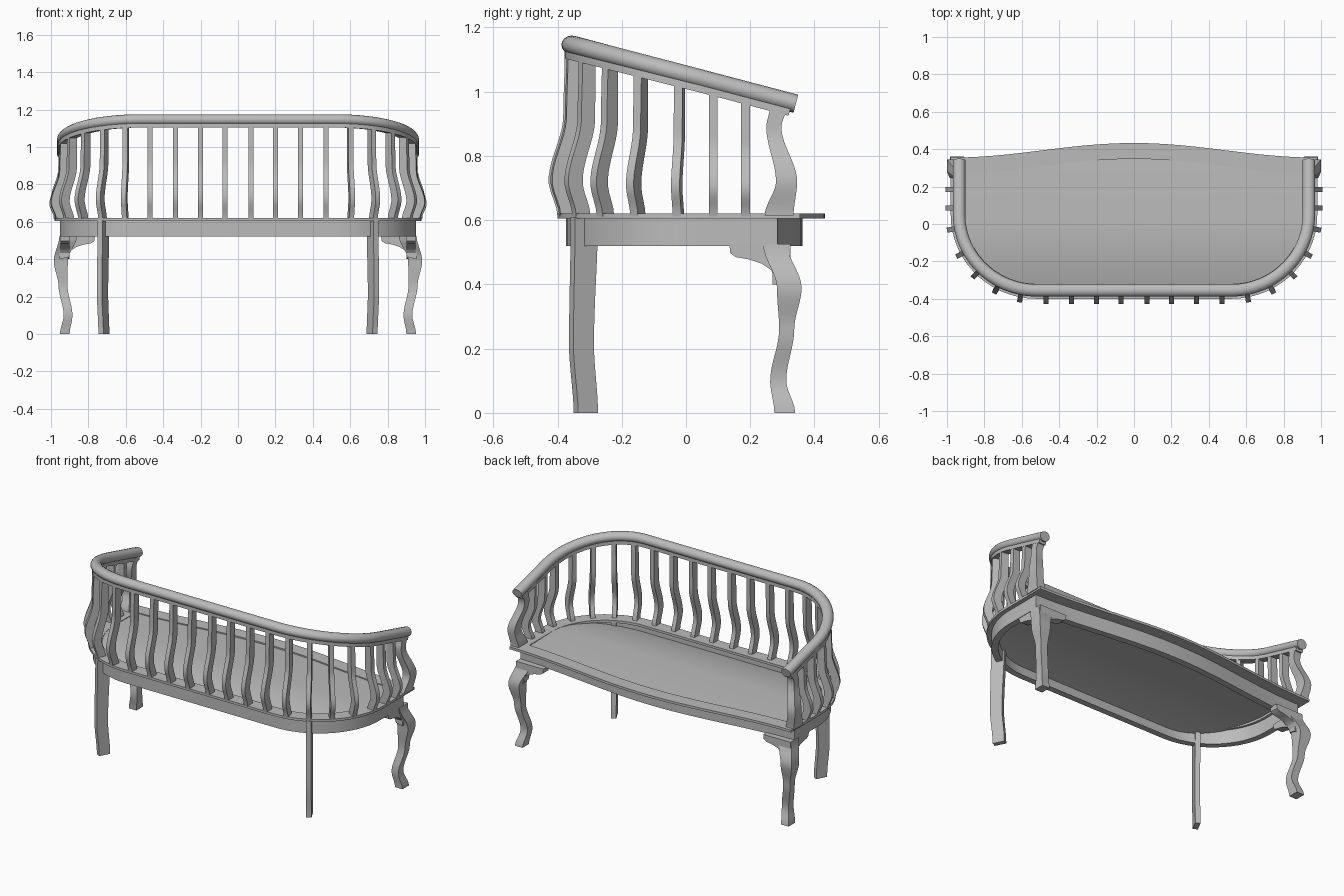
import bpy, bmesh, math
from mathutils import Vector

cube = bpy.data.objects.get("Cube")
if cube:
    bpy.data.objects.remove(cube)

wood = bpy.data.materials.new("plain_grey")
wood.use_nodes = True
GREY = (0.5, 0.5, 0.5, 1)
wood.diffuse_color = GREY
wood.node_tree.nodes["Principled BSDF"].inputs["Base Color"].default_value = GREY

UP = Vector((0, 0, 1))


def finish(name, bm, angle=35):
    bmesh.ops.recalc_face_normals(bm, faces=bm.faces)
    mesh = bpy.data.meshes.new(name)
    bm.to_mesh(mesh)
    bm.free()
    mesh.materials.append(wood)
    ob = bpy.data.objects.new(name, mesh)
    bpy.context.collection.objects.link(ob)
    bpy.ops.object.select_all(action='DESELECT')
    ob.select_set(True)
    bpy.context.view_layer.objects.active = ob
    bpy.ops.object.shade_smooth_by_angle(angle=math.radians(angle))
    return ob


def loft(name, rings, caps=True, loop=False):
    """Skin a list of equal closed rings."""
    bm = bmesh.new()
    vs = [[bm.verts.new(p) for p in r] for r in rings]
    n = len(vs[0])
    pairs = list(zip(vs, vs[1:])) + ([(vs[-1], vs[0])] if loop else [])
    for a, b in pairs:
        for i in range(n):
            j = (i + 1) % n
            bm.faces.new((a[i], a[j], b[j], b[i]))
    if caps and not loop:
        bm.faces.new(vs[0])
        bm.faces.new(vs[-1])
    return finish(name, bm)


def interp(table, t):
    """Smooth lookup in rows of (t, values...)."""
    for a, b in zip(table, table[1:]):
        if t <= b[0]:
            break
    k = min(max((t - a[0]) / (b[0] - a[0]), 0), 1)
    k = k * k * (3 - 2 * k)
    return [u + (v - u) * k for u, v in zip(a[1:], b[1:])]


# Plan of the back: straight arms, elliptical corners, straight back
CX, CY, RX, RY = 0.52, 0.05, 0.415, 0.405


def corner(deg, sx=1):
    a = math.radians(deg)
    p = Vector((sx * (CX + RX * math.cos(a)), CY - RY * math.sin(a), 0))
    n = Vector((sx * math.cos(a) / RX, -math.sin(a) / RY, 0)).normalized()
    return p, n


def plan(end_y):
    right = [(Vector((CX + RX, end_y, 0)), Vector((1, 0, 0)))]
    right += [corner(6 * i) for i in range(16)]
    left = [(Vector((-p.x, p.y, 0)), Vector((-n.x, n.y, 0))) for p, n in reversed(right)]
    return right + left


def front_y(x):
    return 0.355 + 0.039 * (math.cos(math.pi * x / 0.98) + 1)


def outline(off, inset, z):
    """Closed seat outline, offset from the plan, with a bowed front."""
    x = CX + RX + off
    pts = [p + n * off for p, n in plan(front_y(x) - inset)]
    for i in range(1, 24):
        fx = -x + 2 * x * i / 24
        pts.append(Vector((fx, front_y(fx) - inset, 0)))
    return [p + UP * z for p in pts]


def ring_slab(name, outer, inner, z0, z1):
    loft(name, [outline(*outer, z0), outline(*outer, z1),
                outline(*inner, z1), outline(*inner, z0)], loop=True)


ring_slab("seat_frame", (0.045, 0.0), (-0.035, 0.085), 0.605, 0.62)
ring_slab("apron", (0.018, 0.07), (-0.02, 0.11), 0.52, 0.606)


# Cushion: shallow dome falling towards the back
def cushion_z(y):
    if y < 0:
        return 0.619 - 0.05 * (y / 0.34) ** 2
    return 0.619 - 0.007 * (y / 0.34) ** 2


edge = outline(-0.02, 0.08, 0)
rings = []
for i in range(13):
    k = 1 - i / 12.5
    rings.append([Vector((p.x * k, p.y * k, cushion_z(p.y * k))) for p in edge])
cushion = loft("seat_cushion", rings)
cushion.data.polygons[-1].use_smooth = True
big = max(cushion.data.polygons, key=lambda f: f.area)
if len(big.vertices) > 4 and big.area > 1:   # open underside
    bm = bmesh.new()
    bm.from_mesh(cushion.data)
    bm.faces.ensure_lookup_table()
    bmesh.ops.delete(bm, geom=[bm.faces[big.index]], context='FACES_ONLY')
    for f in bm.faces:
        if f.normal.z < 0:
            f.normal_flip()
    bm.to_mesh(cushion.data)
    bm.free()


# Handrail on a sloping plane, with a flat strip under it
def rail_z(y):
    return 1.147 - 0.263 * (y + 0.36)


def sweep_rail(name, section, end_y):
    rings = []
    for p, n in plan(end_y):
        t = Vector((-n.y, n.x, 0))
        t.z = -0.263 * t.y
        up = n.cross(t.normalized())
        if up.z < 0:
            up = -up
        c = p + UP * rail_z(p.y)
        rings.append([c + n * u + up * v for u, v in section])
    loft(name, rings)


circle = [(0.033 * math.cos(a), 0.029 * math.sin(a))
          for a in (math.tau * i / 16 for i in range(16))]
sweep_rail("handrail", circle, 0.342)
sweep_rail("handrail_strip", [(-0.024, -0.02), (0.024, -0.02), (0.024, -0.042), (-0.024, -0.042)], 0.33)


# Upright strips that curve along the outward direction
def strip(name, p, n, z0, z1, table, thick, steps=20):
    side = Vector((-n.y, n.x, 0)) * thick / 2
    rings = []
    for i in range(steps + 1):
        t = i / steps
        off, width = interp(table, t)
        c = p + UP * (z0 + (z1 - z0) * t)
        a, b = n * (off - width / 2), n * (off + width / 2)
        rings.append([c + a - side, c + b - side, c + b + side, c + a + side])
    loft(name, rings)


SPINDLE = [(0, 0.02, 0.05), (0.22, 0.048, 0.05), (0.62, 0.003, 0.048), (1, 0.0, 0.045)]
BACK_LEG = [(0, 0.005, 0.07), (0.35, 0.02, 0.072), (1, 0.01, 0.08)]
back = Vector((0, -1, 0))
for sx, side in ((1, "left"), (-1, "right")):
    spots = [(Vector((sx * x, CY - RY, 0)), back) for x in (0.07, 0.2, 0.335, 0.47)]
    spots += [corner(d, sx) for d in (79, 62, 45, 28, 10)]
    spots += [(Vector((sx * (CX + RX), y, 0)), Vector((sx, 0, 0))) for y in (0.085, 0.185)]
    for i, (p, n) in enumerate(spots):
        strip(f"spindle_{side}_{i + 1}", p, n, 0.612, rail_z(p.y) - 0.028, SPINDLE, 0.027)
    p, n = corner(62, sx)
    strip(f"back_leg_{side}", p, n, 0, 0.61, BACK_LEG, 0.03)


# Lofted rectangles: rows of z, inner x, outer x, rear y, front y
def box_loft(name, rows, sx, steps=28):
    z0, z1 = rows[0][0], rows[-1][0]
    rings = []
    for i in range(steps + 1):
        z = z0 + (z1 - z0) * i / steps
        xa, xb, ya, yb = interp(rows, z)
        rings.append([Vector((sx * x, y, z)) for x, y in ((xa, ya), (xb, ya), (xb, yb), (xa, yb))])
    loft(name, rings)


ARM_POST = [(0.615, 0.93, 0.985, 0.245, 0.335), (0.72, 0.95, 1.0, 0.28, 0.346),
            (0.89, 0.915, 0.96, 0.25, 0.297), (0.955, 0.91, 0.958, 0.262, 0.315)]
FRONT_LEG = [(0, 0.9, 0.952, 0.275, 0.34), (0.1, 0.885, 0.932, 0.262, 0.312),
             (0.26, 0.912, 0.96, 0.29, 0.337), (0.39, 0.91, 0.985, 0.283, 0.36),
             (0.525, 0.86, 0.955, 0.24, 0.315)]
# Bracket profile: distance inward from the leg, height
BRACKET = [(0, 0.525), (0.19, 0.525), (0.187, 0.497), (0.17, 0.485), (0.13, 0.478),
           (0.09, 0.465), (0.06, 0.445), (0.045, 0.41), (0, 0.4)]


def bracket(name, place, lo, hi):
    loft(name, [[Vector(place(d, w, z)) for d, z in BRACKET] for w in (lo, hi)])


for sx, side in ((1, "left"), (-1, "right")):
    box_loft(f"arm_post_{side}", ARM_POST, sx)
    box_loft(f"front_leg_{side}", FRONT_LEG, sx)
    bracket(f"leg_bracket_front_{side}", lambda d, w, z: (sx * (0.955 - d), w, z), 0.27, 0.325)
    bracket(f"leg_bracket_side_{side}", lambda d, w, z: (sx * w, 0.325 - d, z), 0.9, 0.95)
